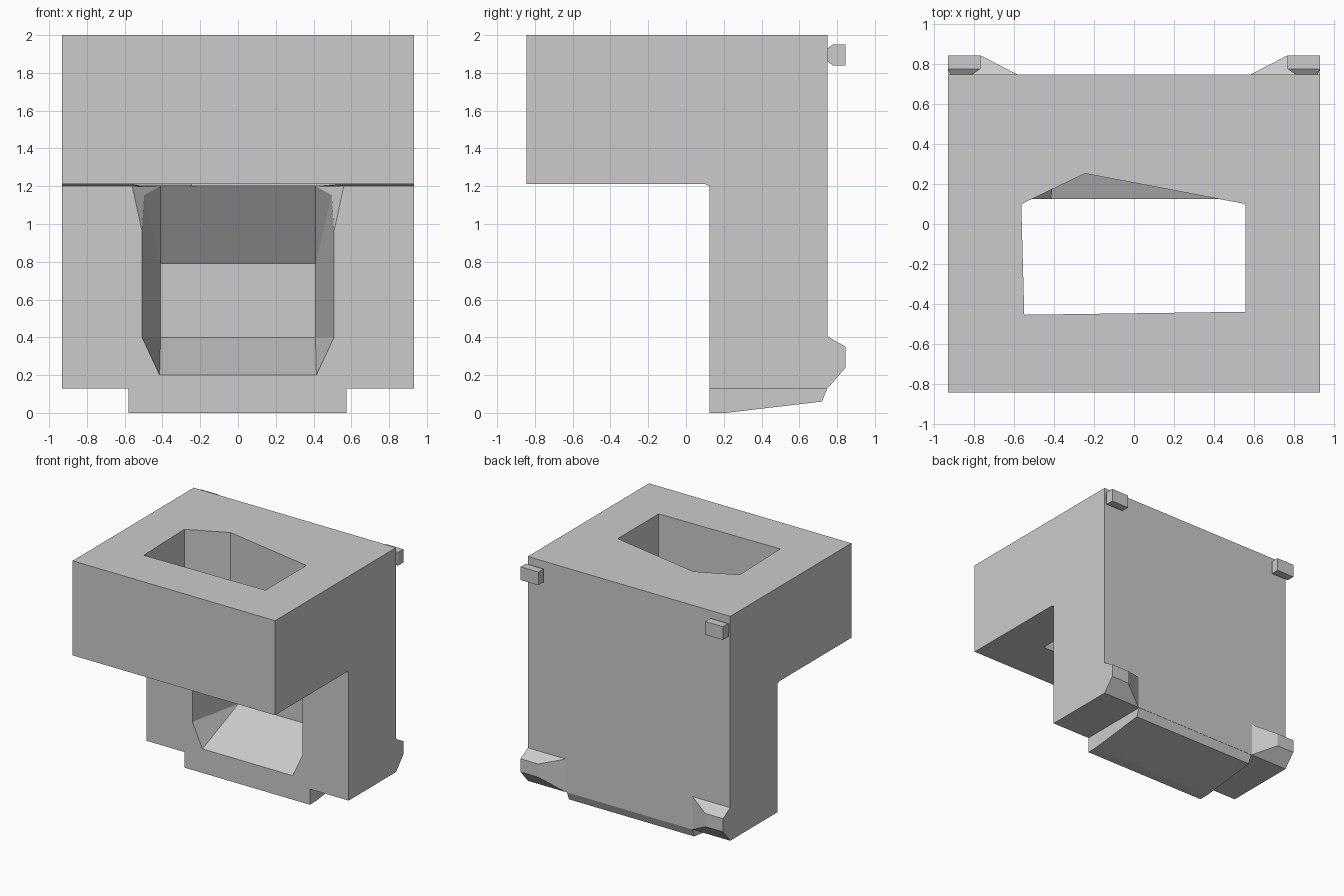
import bpy, bmesh

if "Cube" in bpy.data.objects:
    bpy.data.objects.remove(bpy.data.objects["Cube"])


def hull(name, points):
    """Solid wrapped tightly around a few points."""
    bm = bmesh.new()
    for p in points:
        bm.verts.new(p)
    res = bmesh.ops.convex_hull(bm, input=bm.verts)
    junk = {g for g in res["geom_interior"] + res["geom_unused"]
            if isinstance(g, bmesh.types.BMVert)}
    bmesh.ops.delete(bm, geom=list(junk), context='VERTS')
    bmesh.ops.dissolve_limit(bm, angle_limit=0.01, verts=bm.verts, edges=bm.edges)
    return finish(name, bm)


def extrude(name, points, offset):
    """Prism from a planar outline moved along an offset."""
    bm = bmesh.new()
    face = bm.faces.new([bm.verts.new(p) for p in points])
    res = bmesh.ops.extrude_face_region(bm, geom=[face], use_keep_orig=True)
    verts = [g for g in res["geom"] if isinstance(g, bmesh.types.BMVert)]
    bmesh.ops.translate(bm, verts=verts, vec=offset)
    return finish(name, bm)


def finish(name, bm):
    bmesh.ops.recalc_face_normals(bm, faces=bm.faces)
    me = bpy.data.meshes.new(name)
    bm.to_mesh(me)
    bm.free()
    ob = bpy.data.objects.new(name, me)
    bpy.context.collection.objects.link(ob)
    return ob


def combine(target, tool, operation):
    """Apply a boolean and remove the tool."""
    mod = target.modifiers.new("cut", 'BOOLEAN')
    mod.operation, mod.solver, mod.object = operation, 'EXACT', tool
    dg = bpy.context.evaluated_depsgraph_get()
    target.data = bpy.data.meshes.new_from_object(target.evaluated_get(dg))
    target.modifiers.clear()
    bpy.data.objects.remove(tool)


W = 0.933

# Main body: overhanging block on a thick back leg
side = [(-0.845, 2), (0.75, 2), (0.75, 0.13), (0.125, 0.13),
        (0.125, 1.2), (0.1, 1.212), (-0.845, 1.212)]
body = extrude("body", [(-W, y, z) for y, z in side], (2 * W, 0, 0))

# Tongue under the leg
tongue_side = [(0.125, 0), (0.21, 0), (0.72, 0.06), (0.748, 0.13),
               (0.748, 0.16), (0.125, 0.16)]
tongue = extrude("tongue", [(-0.58, y, z) for y, z in tongue_side], (1.155, 0, 0))
combine(body, tongue, 'UNION')

# Chute cavity in the front of the leg
front = [(0.415, 0.2), (0.508, 0.4), (0.508, 1.2)]
back = [(0.41, 0.59, 0.4), (0.41, 0.59, 0.79), (0.41, 0.28, 1.2)]
half = [(x, y, z) for x, z in front for y in (0.0, 0.125)] + back
chute = hull("chute", [(s * x, y, z) for s in (-1, 1) for x, y, z in half])
combine(body, chute, 'DIFFERENCE')

# Flare at the top of the cavity
half = [(x, y, z) for x, z in ((0.508, 0.96), (0.56, 1.2)) for y in (0.0, 0.125)]
half.append((0.41, 0.279, 1.199))
flare = hull("flare", [(s * x, y, z) for s in (-1, 1) for x, y, z in half])
combine(body, flare, 'DIFFERENCE')

# Five-sided shaft through the top
outline = [(-0.565, 0.1), (-0.245, 0.253), (0.56, 0.1), (0.56, -0.44), (-0.55, -0.455)]
shaft = extrude("shaft", [(x, y, 1.1) for x, y in outline], (0, 0, 1.1))
combine(body, shaft, 'DIFFERENCE')

# Mirrored pegs on the back: each is a base rectangle tapering to an outer one
def rect(x0, x1, z0, z1, y, s):
    return [(s * x, y, z) for x in (x0, x1) for z in (z0, z1)]

for s, label in ((-1, "left"), (1, "right")):
    hull("upper_peg_" + label, rect(0.81, 0.92, 1.86, 1.93, 0.75, s)
         + rect(0.77, W, 1.84, 1.95, 0.777, s) + rect(0.77, W, 1.84, 1.95, 0.845, s))
    hull("lower_peg_" + label, rect(0.585, W, 0.13, 0.405, 0.75, s)
         + rect(0.77, W, 0.24, 0.35, 0.845, s))
